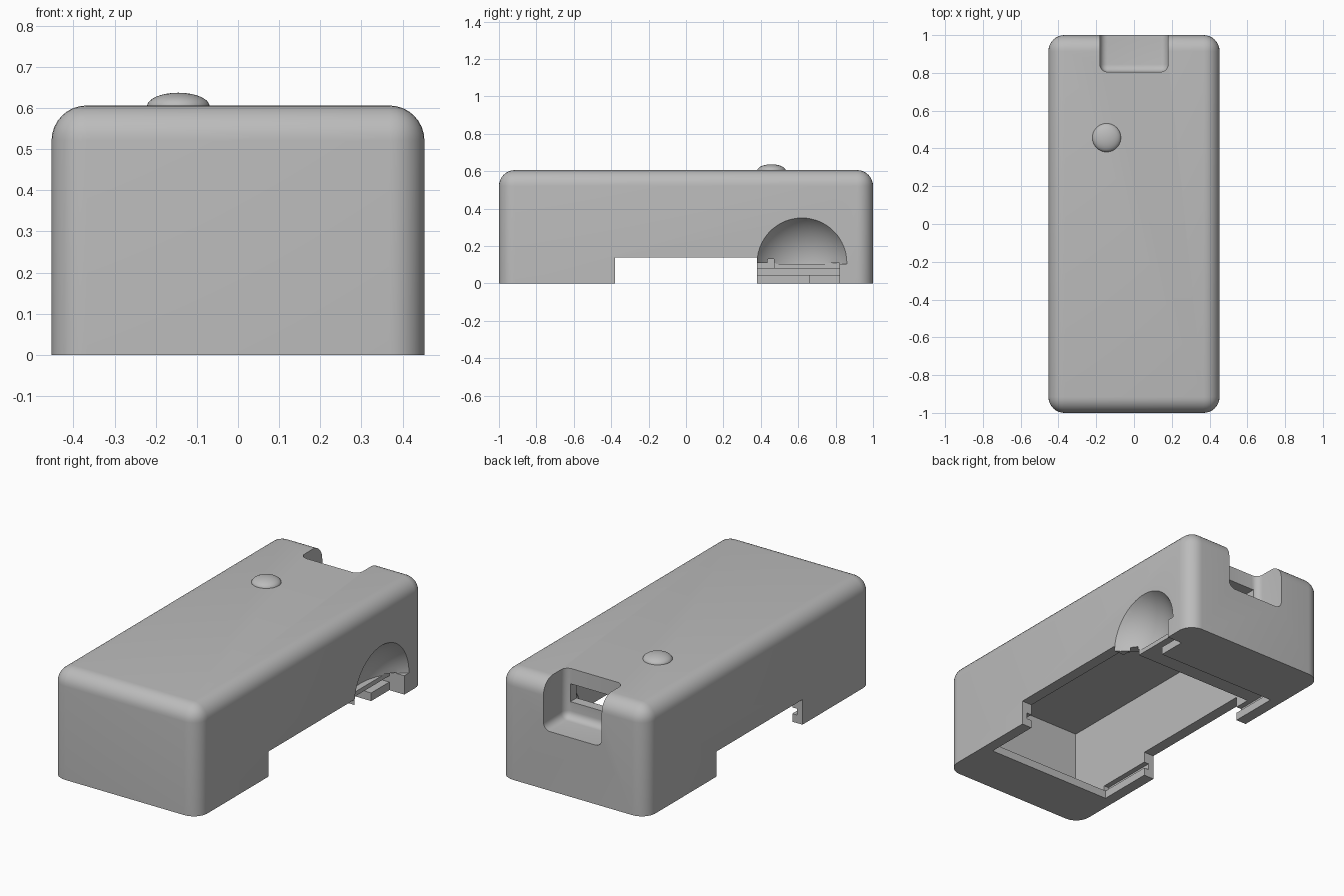
import bpy, bmesh, math
from mathutils import Vector

old = bpy.data.objects.get("Cube")
if old:
    bpy.data.objects.remove(old, do_unlink=True)

grey = bpy.data.materials.new("plain grey")
grey.use_nodes = True
grey.diffuse_color = (0.5, 0.5, 0.5, 1)
grey.node_tree.nodes["Principled BSDF"].inputs["Base Color"].default_value = (0.5, 0.5, 0.5, 1)


def finish(name, bm):
    mesh = bpy.data.meshes.new(name)
    bm.normal_update()
    bm.to_mesh(mesh)
    bm.free()
    mesh.materials.append(grey)
    obj = bpy.data.objects.new(name, mesh)
    bpy.context.collection.objects.link(obj)
    return obj


def box(name, x, y, z, radius=0, keep_bottom=False, segments=8):
    """Box from axis ranges, with optionally rounded edges."""
    bm = bmesh.new()
    bmesh.ops.create_cube(bm, size=1)
    for v in bm.verts:
        v.co = Vector([r[0] if c < 0 else r[1] for c, r in zip(v.co, (x, y, z))])
    if radius:
        edges = [e for e in bm.edges
                 if not (keep_bottom and all(v.co.z == min(z) for v in e.verts))]
        bmesh.ops.bevel(bm, geom=edges, offset=radius, segments=segments,
                        profile=0.5, affect='EDGES', clamp_overlap=True)
    return finish(name, bm)


def ball(name, centre, scale, segments=64):
    bm = bmesh.new()
    bmesh.ops.create_uvsphere(bm, u_segments=segments, v_segments=segments // 2, radius=1)
    for v in bm.verts:
        v.co = Vector([c + k * s for c, k, s in zip(centre, v.co, scale)])
    return finish(name, bm)


def select(obj):
    bpy.ops.object.select_all(action='DESELECT')
    obj.select_set(True)
    bpy.context.view_layer.objects.active = obj


def cut(target, cutter):
    """Subtract the cutter, then discard it."""
    cutter.hide_render = True
    mod = target.modifiers.new("cut", 'BOOLEAN')
    mod.operation = 'DIFFERENCE'
    mod.solver = 'EXACT'
    mod.object = cutter
    select(target)
    bpy.ops.object.modifier_apply(modifier=mod.name)
    bpy.data.objects.remove(cutter, do_unlink=True)


# Outer shell
shell = box("case_shell", (-0.453, 0.453), (-1, 1), (0, 0.606), 0.085, True)

# Inner chamber, leaving material around the side dent
dent_centre = (0.61, 0.62, 0.11)
dent_radius = 0.287
inner = 0.39
chamber = box("chamber", (-inner, inner), (-0.945, 0.75), (0.11, 0.5))
cut(chamber, ball("dent_wall", dent_centre, [dent_radius + 0.05] * 3))
cut(shell, chamber)
cut(shell, box("lower_chamber", (-inner, inner), (-0.945, 0.47), (0.05, 0.13)))

# Underside opening and the groove for a sliding cover
cut(shell, box("bottom_opening", (-inner, inner), (-0.7, 0.66), (-0.1, 0.06)))
cut(shell, box("cover_groove", (-0.42, 0.42), (-0.71, 0.82), (0.045, 0.08)))
cut(shell, box("side_gap", (-1, 1), (-0.38, 0.38), (-0.1, 0.14)))

# Round dent on the left side, with the open gap beneath it
dent = ball("dent", dent_centre, [dent_radius] * 3)
cut(dent, box("dent_trim", (0, 1), (0, 1.2), (-0.5, 0.105)))
cut(shell, dent)
cut(shell, box("dent_gap", (0.36, 1), (0.375, 0.82), (-0.1, 0.11)))

# Back notch and its port window
cut(shell, box("back_notch", (-0.18, 0.18), (0.805, 1.3), (0.33, 0.9), 0.04, segments=6))
cut(shell, box("port_window", (-0.15, 0.15), (0.7, 0.85), (0.42, 0.52)))

# Domed button
button = ball("top_button", (-0.145, 0.457, 0.604), (0.076, 0.076, 0.033), 40)

for obj in (shell, button):
    select(obj)
    bpy.ops.object.shade_smooth_by_angle(angle=math.radians(30))
